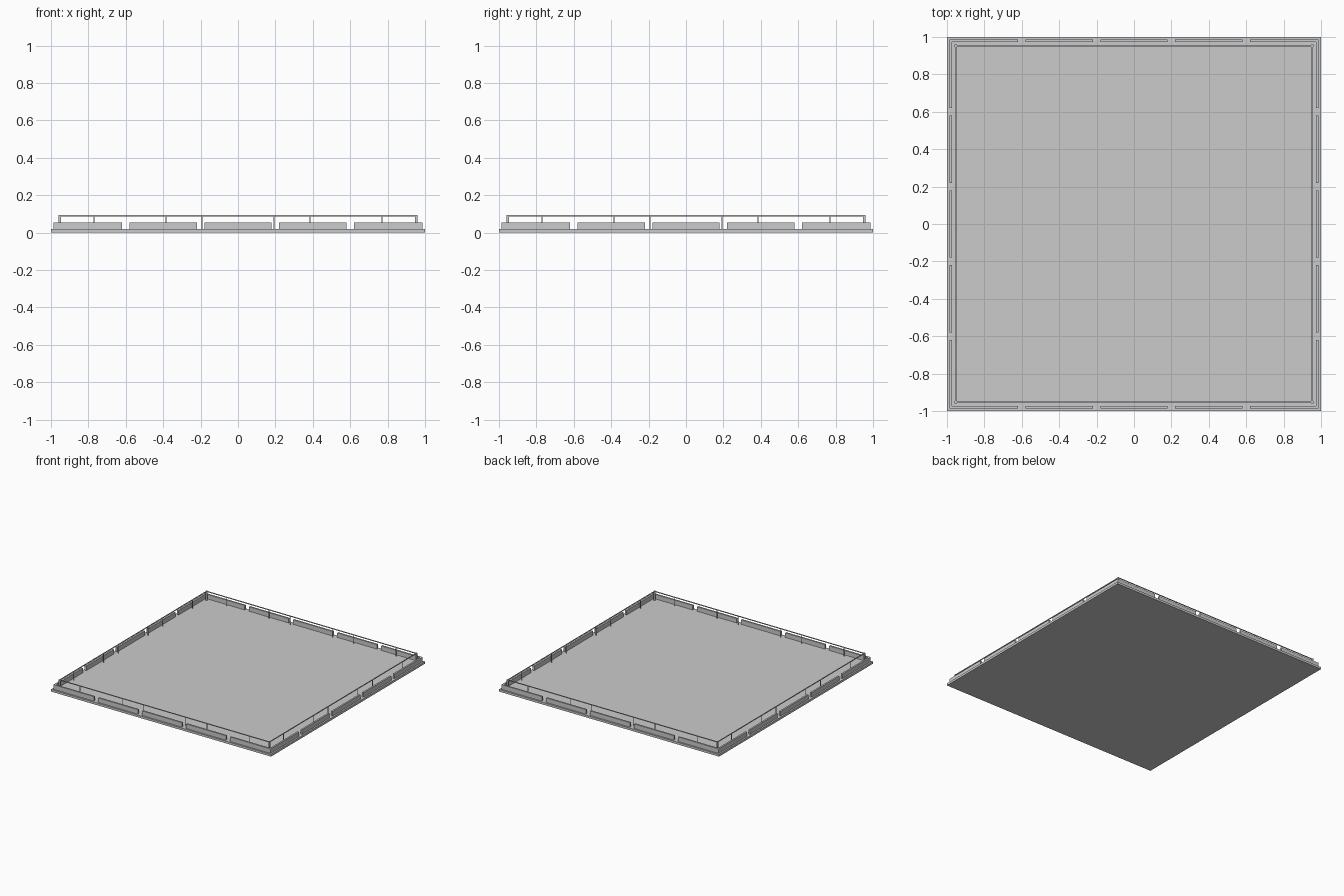
import bpy, bmesh
from mathutils import Matrix, Vector

if "Cube" in bpy.data.objects:
    bpy.data.objects.remove(bpy.data.objects["Cube"])

SIDES = [Matrix.Rotation(i * 1.5707963268, 4, 'Z') for i in range(4)]


def add_box(bm, lo, hi, turn=Matrix()):
    lo, hi = Vector(lo), Vector(hi)
    size = Matrix.Diagonal((*(hi - lo), 1))
    bmesh.ops.create_cube(bm, size=1, matrix=turn @ Matrix.Translation((lo + hi) / 2) @ size)


def finish(bm, name):
    mesh = bpy.data.meshes.new(name)
    bm.to_mesh(mesh)
    bm.free()
    obj = bpy.data.objects.new(name, mesh)
    bpy.context.collection.objects.link(obj)
    return obj


# Floor slab
bm = bmesh.new()
add_box(bm, (-1, -1, 0), (1, 1, 0.018))
finish(bm, "floor_slab")

# Low wall: five pieces per side, the end pieces meeting at the corners
bm = bmesh.new()
OUT, IN = 0.987, 0.973
spans = [(-OUT, -0.62), (-0.58, -0.22), (-0.18, 0.18), (0.22, 0.58), (0.62, IN)]
for turn in SIDES:
    for a, b in spans:
        add_box(bm, (a, -OUT, 0.018), (b, -IN, 0.055), turn)
finish(bm, "low_wall")

# Thin railing just inside the wall
bm = bmesh.new()
R, T, TOP = 0.953, 0.003, 0.093
for turn in SIDES:
    add_box(bm, (-R - T, -R - T, TOP - 2 * T), (R - T, -R + T, TOP), turn)
finish(bm, "top_rail")

bm = bmesh.new()
for turn in SIDES:
    for x in (-0.77, -0.385, -0.193, 0.193, 0.385, 0.77):
        add_box(bm, (x - 0.002, -R - 0.002, 0.018), (x + 0.002, -R + 0.002, TOP - 2 * T), turn)
finish(bm, "rail_posts")

# Corner posts
bm = bmesh.new()
for turn in SIDES:
    add_box(bm, (-R - 0.006, -R - 0.006, 0.018), (-R + 0.006, -R + 0.006, TOP), turn)
finish(bm, "corner_posts")
